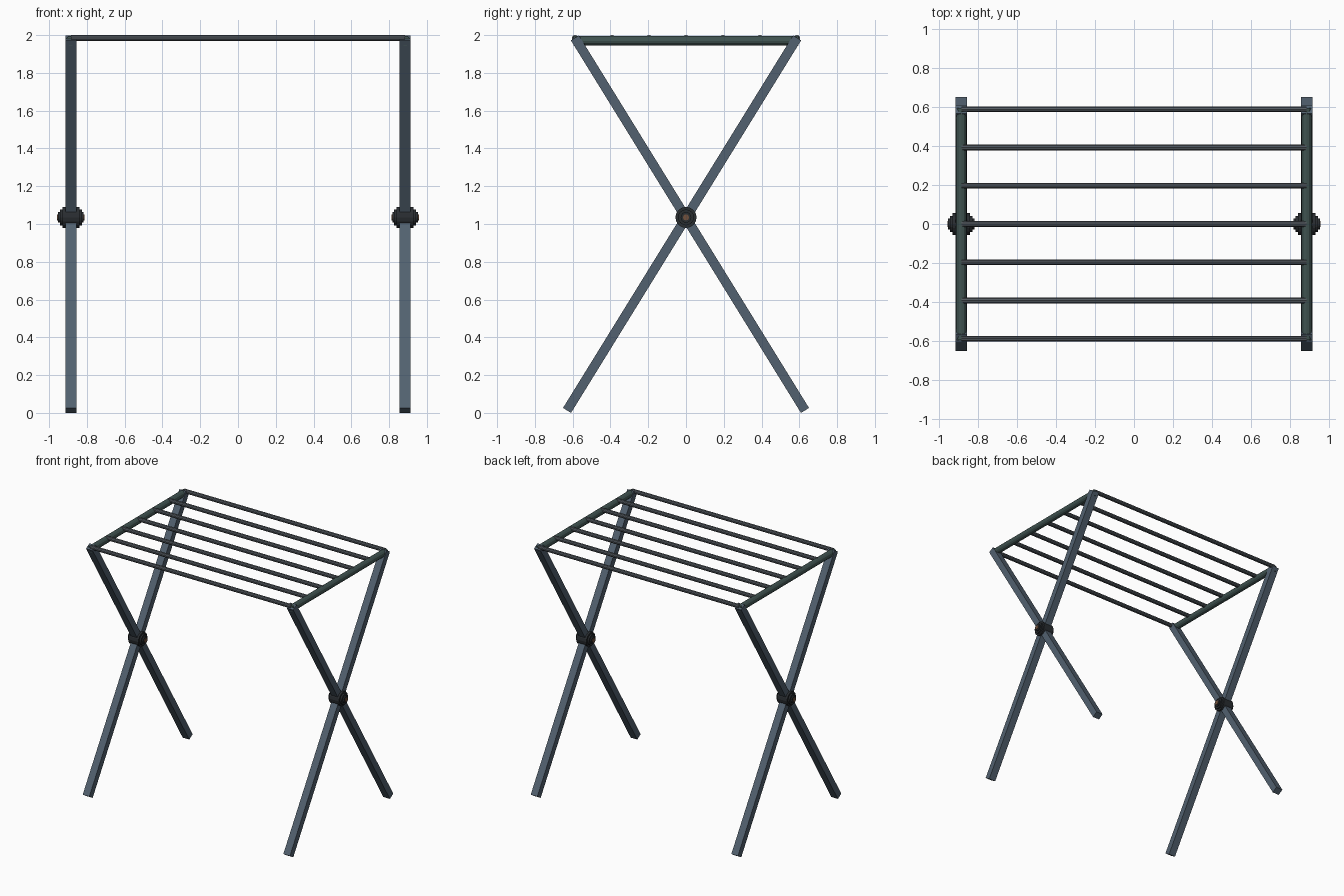
import bpy
from math import pi, atan2, hypot
from mathutils import Matrix, Vector

if "Cube" in bpy.data.objects:
    bpy.data.objects.remove(bpy.data.objects["Cube"], do_unlink=True)


def material(name, rgb):
    m = bpy.data.materials.new(name)
    m.use_nodes = True
    m.diffuse_color = (*rgb, 1)
    m.node_tree.nodes["Principled BSDF"].inputs["Base Color"].default_value = (*rgb, 1)
    return m


SLATE = material("slate_blue", (0.085, 0.12, 0.16))
GREEN = material("dark_green", (0.05, 0.085, 0.08))
GREY = material("steel_grey", (0.09, 0.105, 0.12))
BLACK = material("hub_black", (0.022, 0.026, 0.03))
BROWN = material("bolt_brown", (0.16, 0.08, 0.045))

PIVOT_Z = 1.035
SIDE_X = 0.885


def finish(name, mat):
    ob = bpy.context.object
    ob.name = name
    ob.data.materials.append(mat)
    return ob


def rod(name, a, b, radius, mat, sides):
    """Cylinder running between two points."""
    a, b = Vector(a), Vector(b)
    axis = b - a
    bpy.ops.mesh.primitive_cylinder_add(
        vertices=sides, radius=radius, depth=axis.length, location=(a + b) / 2,
        rotation=axis.to_track_quat('Z', 'Y').to_euler())
    return finish(name, mat)


def leg(name, x, lean):
    """Square bar crossing the pivot, leaning along y."""
    low = Vector((x, -0.63 * lean, 0.013))
    high = Vector((x, 0.588 * lean, 1.985))
    axis = high - low
    bpy.ops.mesh.primitive_cube_add(
        size=1, location=(low + high) / 2, rotation=(-atan2(axis.y, axis.z), 0, 0))
    bpy.context.object.scale = (0.058, 0.05, axis.length)
    return finish(name, SLATE)


for side, s in (("left", 1), ("right", -1)):
    x = SIDE_X * s
    # Crossed legs
    leg(side + "_leg_rising_back", x, 1)
    leg(side + "_leg_rising_front", x, -1)

    # Top side rail
    rod(side + "_top_rail", (x, -0.595, 1.97), (x, 0.595, 1.97), 0.026, GREEN, 12)

    # Stepped pivot hub, widest in the middle
    for label, half, radius in (("core", 0.045, 0.056), ("collar", 0.058, 0.042),
                                ("cap", 0.068, 0.028)):
        rod(f"{side}_hub_{label}", (x - half, 0, PIVOT_Z), (x + half, 0, PIVOT_Z),
            radius, BLACK, 16)
    rod(side + "_hub_bolt", (x - 0.072, 0, PIVOT_Z), (x + 0.072, 0, PIVOT_Z),
        0.016, BROWN, 12)

# Rungs across the top
for i in range(7):
    y = (i - 3) * 0.196
    rod(f"rung_{i + 1}", (-SIDE_X, y, 1.984), (SIDE_X, y, 1.984), 0.016, GREY, 10)
